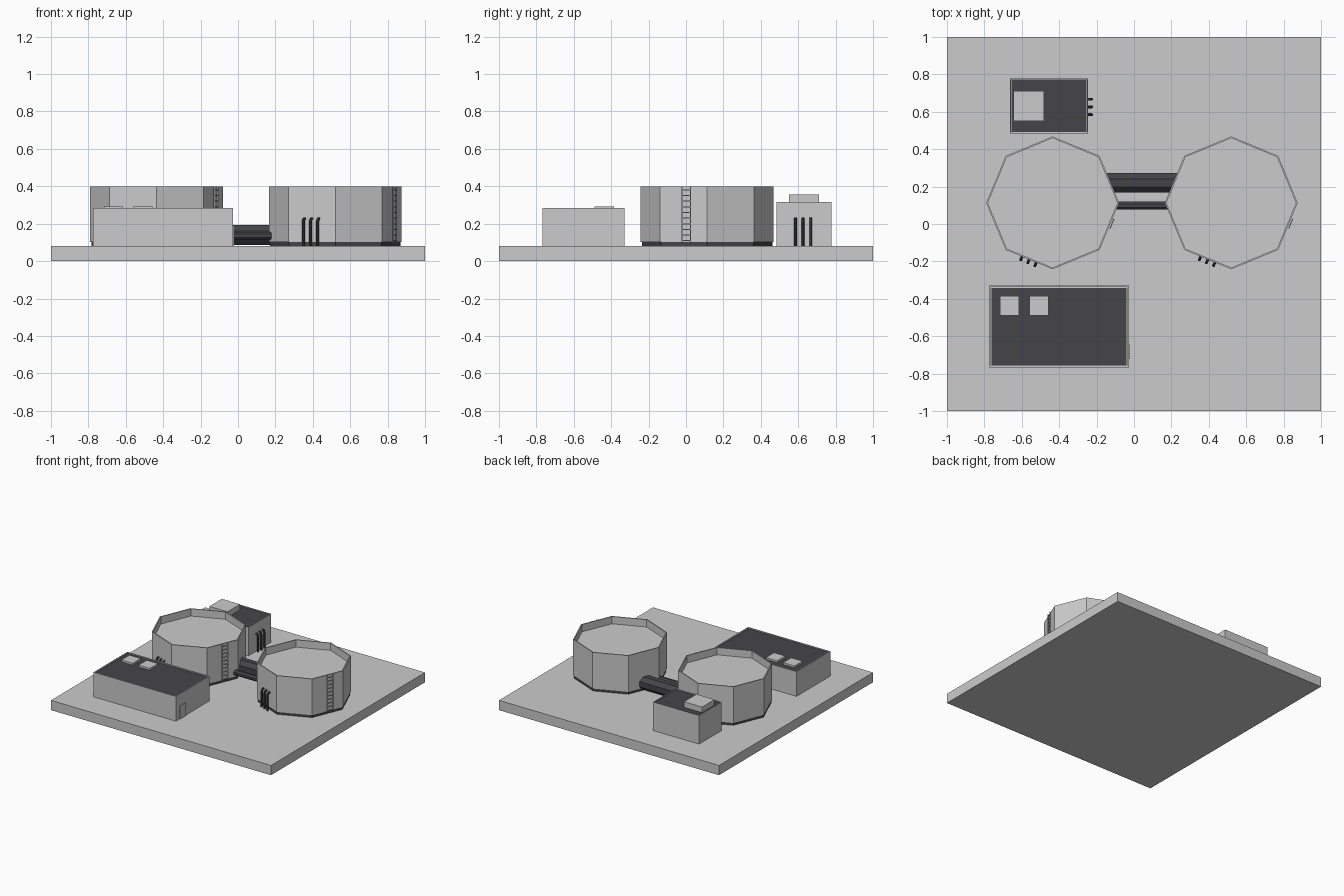
import bpy, bmesh
from math import pi, cos, sin
from mathutils import Vector

if "Cube" in bpy.data.objects:
    bpy.data.objects.remove(bpy.data.objects["Cube"])

dark = bpy.data.materials.new("dark")
dark.diffuse_color = (0.06, 0.06, 0.065, 1)
dark.use_nodes = True
dark.node_tree.nodes["Principled BSDF"].inputs["Base Color"].default_value = dark.diffuse_color


def finish(name, bm, mat=None):
    bmesh.ops.recalc_face_normals(bm, faces=bm.faces)
    me = bpy.data.meshes.new(name)
    bm.to_mesh(me)
    bm.free()
    ob = bpy.data.objects.new(name, me)
    bpy.context.collection.objects.link(ob)
    if mat:
        me.materials.append(mat)
    return ob


def prism(name, outline, z0, z1, mat=None, inset=0, depth=0):
    """Extruded outline, optionally with a recessed top; returns object."""
    bm = bmesh.new()
    face = bm.faces.new([bm.verts.new((x, y, z0)) for x, y in outline])
    ext = bmesh.ops.extrude_face_region(bm, geom=[face], use_keep_orig=True)
    top_verts = [g for g in ext["geom"] if isinstance(g, bmesh.types.BMVert)]
    top = [g for g in ext["geom"] if isinstance(g, bmesh.types.BMFace)][0]
    bmesh.ops.translate(bm, verts=top_verts, vec=(0, 0, z1 - z0))
    bmesh.ops.recalc_face_normals(bm, faces=bm.faces)
    if inset:
        bmesh.ops.inset_region(bm, faces=[top], thickness=inset)
        ext = bmesh.ops.extrude_face_region(bm, geom=[top])
        verts = [g for g in ext["geom"] if isinstance(g, bmesh.types.BMVert)]
        bmesh.ops.translate(bm, verts=verts, vec=(0, 0, -depth))
        if top.is_valid:
            bmesh.ops.delete(bm, geom=[top], context='FACES_ONLY')
    return finish(name, bm, mat)


def rect(x0, x1, y0, y1):
    return [(x0, y0), (x1, y0), (x1, y1), (x0, y1)]


def octagon(cx, cy, r):
    return [(cx + r * cos(i * pi / 4), cy + r * sin(i * pi / 4)) for i in range(8)]


def tube(name, points, r, sides=8):
    """Faceted dark pipe swept along a path lying in one plane."""
    bm = bmesh.new()
    pts = [Vector(p) for p in points]
    side = None
    rings = []
    for i, p in enumerate(pts):
        t = (pts[min(i + 1, len(pts) - 1)] - pts[max(i - 1, 0)]).normalized()
        if side is None:
            d = pts[-1] - pts[0]
            side = Vector((-d.y, d.x, 0)).normalized()
        up = t.cross(side)
        rings.append([bm.verts.new(p + r * (cos(a) * side + sin(a) * up))
                      for a in [(k + .5) * 2 * pi / sides for k in range(sides)]])
    for a, b in zip(rings, rings[1:]):
        for k in range(sides):
            n = (k + 1) % sides
            bm.faces.new((a[k], a[n], b[n], b[k]))
    bm.faces.new(rings[0])
    bm.faces.new(rings[-1])
    return finish(name, bm, dark)


def wall_pipes(name, origin, angle, gap=0.041, top=0.235):
    """Three upright pipes that bend back into a wall facing 'angle'."""
    n = Vector((cos(angle), sin(angle), 0))
    t = Vector((-n.y, n.x, 0))
    for i in (-1, 0, 1):
        o = Vector(origin) + t * gap * i
        prof = [(.018, .08), (.018, top - .025), (.013, top - .013),
                (.002, top - .008), (-.02, top - .008)]
        tube(f"{name}_{i + 2}", [o + n * d + Vector((0, 0, z)) for d, z in prof], .008)


def bar(name, a, b, w):
    """Square bar between two points."""
    a, b = Vector(a), Vector(b)
    bm = bmesh.new()
    bmesh.ops.create_cube(bm, size=1)
    d = b - a
    bmesh.ops.scale(bm, verts=bm.verts, vec=(w, w, d.length))
    m = d.to_track_quat('Z', 'Y').to_matrix().to_4x4()
    m.translation = (a + b) / 2
    bmesh.ops.transform(bm, matrix=m, verts=bm.verts)
    return finish(name, bm)


# ground slab
prism("base_slab", rect(-1, 1, -1, 1), 0, .08)

# storage tanks with skirt, open rim, ladder and feed pipes
APOTHEM = .355 * cos(pi / 8)
for label, cx in (("left", -.435), ("right", .52)):
    cy = .113
    prism(f"{label}_tank", octagon(cx, cy, .355), .102, .4, None, .009, .06)
    prism(f"{label}_tank_skirt", octagon(cx, cy, .349), .08, .102, dark)
    a = -5 * pi / 8
    wall_pipes(f"{label}_tank_pipe",
               (cx + APOTHEM * cos(a), cy + APOTHEM * sin(a), 0), a)
    a = -pi / 8
    n = Vector((cos(a), sin(a), 0))
    t = Vector((-n.y, n.x, 0))
    mid = Vector((cx, cy, 0)) + n * (APOTHEM + .008) + t * .018
    for s in (-1, 1):
        p = mid + t * .025 * s
        bar(f"{label}_ladder_rail", p + Vector((0, 0, .09)), p + Vector((0, 0, .398)), .006)
    for i in range(10):
        z = Vector((0, 0, .11 + i * .03))
        bar(f"{label}_ladder_rung", mid - t * .025 + z, mid + t * .025 + z, .006)

# pipes linking the tanks
tube("large_link_pipe", [(-.17, .22, .14), (.26, .22, .14)], .057)
tube("small_link_pipe", [(-.1, .098, .135), (.18, .098, .135)], .023)


# flat-roofed buildings
def building(name, x0, x1, y0, y1, top, rim):
    prism(name, rect(x0, x1, y0, y1), .08, top, None, rim, .012)
    prism(f"{name}_roof", rect(x0 + rim, x1 - rim, y0 + rim, y1 - rim),
          top - .014, top - .006, dark)


building("long_building", -.775, -.028, -.767, -.328, .283, .013)
for i, x in enumerate((-.717, -.56)):
    prism(f"roof_vent_{i + 1}", rect(x, x + .103, -.49, -.385), .27, .293)
prism("door", rect(-.03, -.022, -.722, -.645), .08, .188)

building("small_building", -.663, -.245, .485, .777, .315, .008)
prism("roof_unit", rect(-.645, -.48, .55, .712), .3, .355)
wall_pipes("small_building_pipe", (-.245, .626, 0), 0)
